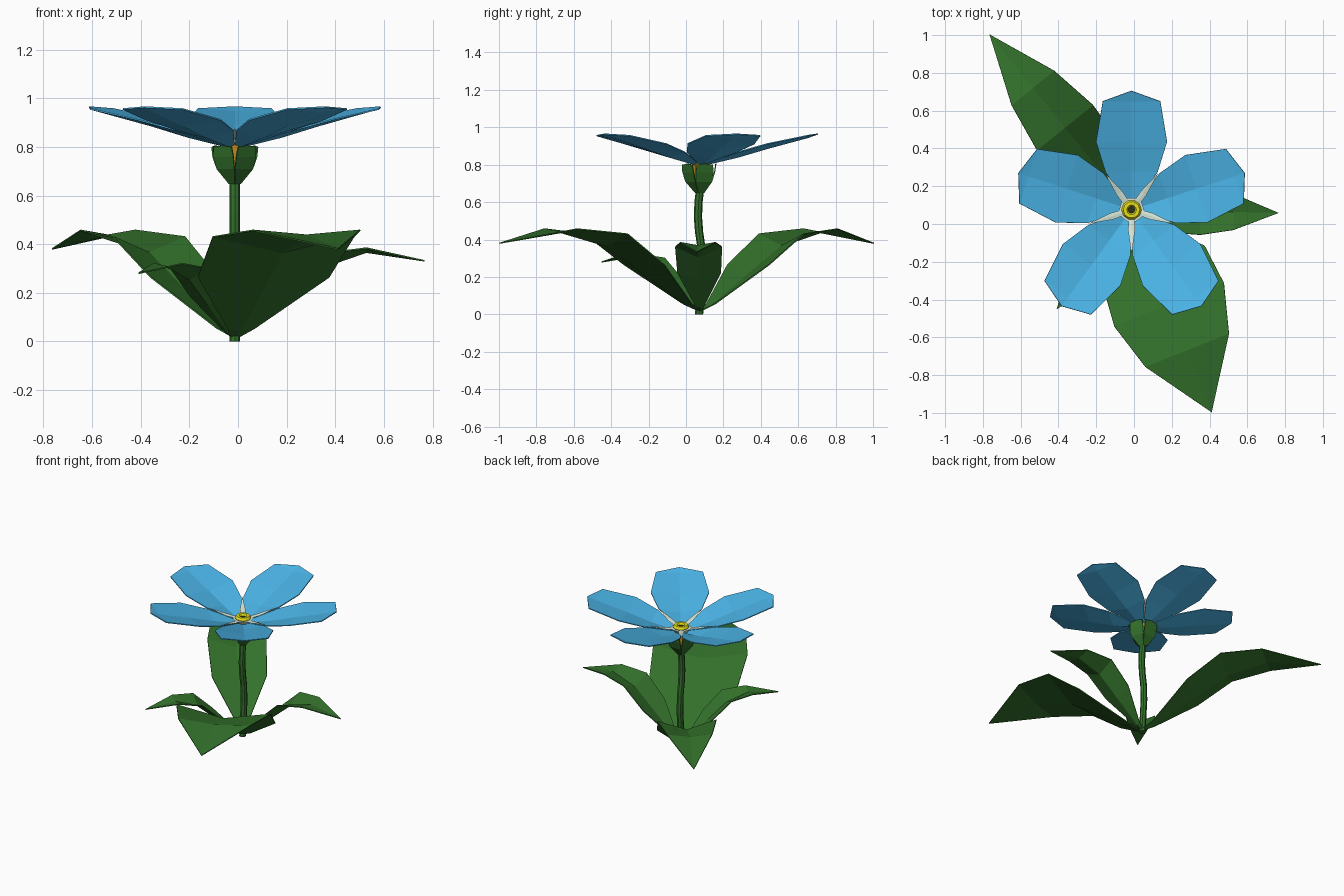
import bpy, math

if "Cube" in bpy.data.objects:
    bpy.data.objects.remove(bpy.data.objects["Cube"])

CX, CY = -0.013, 0.075   # plant axis


def mat(name, rgb):
    m = bpy.data.materials.new(name)
    m.diffuse_color = (*rgb, 1)
    m.use_nodes = True
    m.node_tree.nodes["Principled BSDF"].inputs["Base Color"].default_value = m.diffuse_color
    return m


GREEN = mat("leaf_green", (0.033, 0.165, 0.024))
BLUE = mat("petal_blue", (0.07, 0.46, 0.80))
PALE = mat("pale_cream", (0.66, 0.80, 0.70))
YELLOW = mat("yellow", (0.82, 0.76, 0.01))
ORANGE = mat("orange", (0.55, 0.25, 0.01))
DARK = mat("dark_centre", (0.03, 0.03, 0.01))


def make(name, verts, faces, material):
    me = bpy.data.meshes.new(name)
    me.from_pydata(verts, [], faces)
    me.update()
    ob = bpy.data.objects.new(name, me)
    bpy.context.collection.objects.link(ob)
    me.materials.append(material)
    return ob


def blade(name, rows, tip, deg, material, thick=0.006, length=1, width=1, height=1):
    """Folded blade: rows of (radius, half width, midrib z, edge z), ending in a tip (radius, z)."""
    a = math.radians(deg)
    c, s = math.cos(a), math.sin(a)

    def place(r, w, z):
        r, w, z = r * length, w * width, z * height
        return (CX + c * r - s * w, CY + s * r + c * w, z)

    verts, faces = [], []
    for r, w, zm, ze in rows:
        verts += [place(r, w, ze), place(r, 0, zm), place(r, -w, ze)]
    verts.append(place(tip[0], 0, tip[1]))
    for i in range(len(rows) - 1):
        for k in (0, 1):
            p = i * 3 + k
            faces.append((p, p + 1, p + 4, p + 3)[::-1])
    e, t = (len(rows) - 1) * 3, len(verts) - 1
    faces += [(t, e + 1, e), (t, e + 2, e + 1)]
    ob = make(name, verts, faces, material)
    if thick:
        so = ob.modifiers.new("thickness", "SOLIDIFY")
        so.thickness = thick
        so.offset = 0
    return ob


def lathe(name, profile, sides, material, path=None):
    """Stack rings of (radius, z); path gives an optional y for each ring."""
    verts, faces = [], []
    for i, (r, z) in enumerate(profile):
        y = path[i] if path else CY
        for k in range(sides):
            a = 2 * math.pi * k / sides
            verts.append((CX + r * math.cos(a), y + r * math.sin(a), z))
    for i in range(len(profile) - 1):
        for k in range(sides):
            n = (k + 1) % sides
            faces.append((i * sides + k, i * sides + n, (i + 1) * sides + n, (i + 1) * sides + k))
    faces.append(tuple(range(sides))[::-1])
    faces.append(tuple(range(len(verts) - sides, len(verts))))
    return make(name, verts, faces, material)


# Gently bent stem
heights = [0, 0.12, 0.24, 0.36, 0.44, 0.52, 0.60, 0.67]
bend = [0.070, 0.078, 0.087, 0.082, 0.070, 0.064, 0.067, 0.075]
lathe("stem", [(0.022, z) for z in heights], 8, GREEN, bend)

# Four arching leaves: direction, length, width and height scale, tip height
leaf_rows = [(0.0, 0.02, 0.015, 0.02), (0.07, 0.06, 0.045, 0.055), (0.32, 0.29, 0.215, 0.265),
             (0.54, 0.312, 0.365, 0.43), (0.80, 0.238, 0.437, 0.457)]
leaves = [("front_leaf", -68.4, 1.0, 1.0, 1.0, 0.38),
          ("back_leaf", 129.0, 1.037, 0.61, 1.0, 0.38),
          ("right_leaf", -1.2, 0.676, 0.40, 0.84, 0.395),
          ("left_leaf", -127.0, 0.572, 0.31, 0.70, 0.40)]
for name, deg, ln, wd, ht, tip_z in leaves:
    blade(name, leaf_rows, (1.153, tip_z), deg, GREEN, 0.006, ln, wd, ht)

# Flower: five petals, sepals below them and pale rays along the seams
petal_rows = [(0.03, 0.02, 0.80, 0.81), (0.20, 0.138, 0.84, 0.867),
              (0.36, 0.188, 0.887, 0.912), (0.575, 0.152, 0.945, 0.956)]
sepal_rows = [(0.02, 0.014, 0.65, 0.65), (0.062, 0.044, 0.71, 0.71),
              (0.078, 0.050, 0.76, 0.76), (0.084, 0.045, 0.80, 0.80)]
ray_rows = [(0.03, 0.016, 0.832, 0.830), (0.11, 0.018, 0.845, 0.843)]
for i in range(5):
    deg = 90 + 72 * i
    blade(f"petal_{i + 1}", petal_rows, (0.63, 0.964), deg, BLUE)
    blade(f"sepal_{i + 1}", sepal_rows, (0.085, 0.806), deg, GREEN)
    blade(f"petal_ray_{i + 1}", ray_rows, (0.24, 0.877), deg + 36, PALE, 0)

# Throat tube, pale collar, yellow eye ring and dark middle
lathe("throat", [(0.020, 0.68), (0.038, 0.72), (0.042, 0.82)], 10, ORANGE)
lathe("pale_collar", [(0.050, 0.81), (0.066, 0.832)], 10, PALE)
bpy.ops.mesh.primitive_torus_add(major_segments=10, minor_segments=6, major_radius=0.035,
                                 minor_radius=0.018, location=(CX, CY, 0.838))
ring = bpy.context.object
ring.name = "eye_ring"
ring.data.materials.append(YELLOW)
lathe("eye_centre", [(0.020, 0.82), (0.018, 0.842)], 8, DARK)
